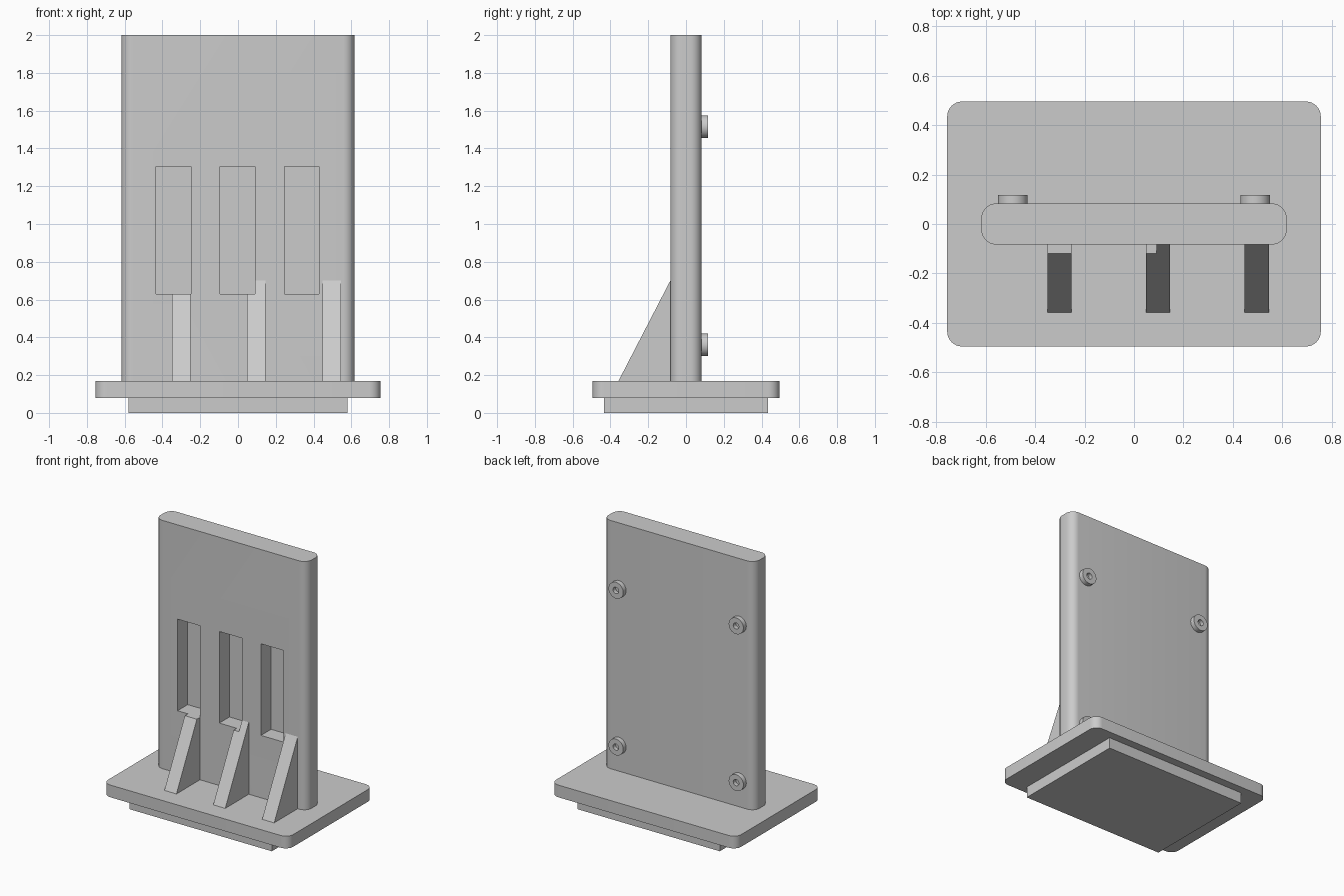
import bpy, bmesh
from math import pi, cos, sin, radians
from mathutils import Vector

cube = bpy.data.objects.get("Cube")
if cube:
    bpy.data.objects.remove(cube, do_unlink=True)

grey = bpy.data.materials.new("plain grey")
grey.use_nodes = True
GREY = (0.6, 0.6, 0.6, 1)
grey.diffuse_color = GREY
grey.node_tree.nodes["Principled BSDF"].inputs["Base Color"].default_value = GREY


def extrude(name, outline, direction):
    """Solid made by sweeping a flat outline along a direction."""
    bm = bmesh.new()
    face = bm.faces.new([bm.verts.new(p) for p in outline])
    swept = bmesh.ops.extrude_face_region(bm, geom=[face], use_keep_orig=True)
    verts = [g for g in swept["geom"] if isinstance(g, bmesh.types.BMVert)]
    bmesh.ops.translate(bm, vec=Vector(direction), verts=verts)
    bmesh.ops.recalc_face_normals(bm, faces=bm.faces)
    mesh = bpy.data.meshes.new(name)
    bm.to_mesh(mesh)
    bm.free()
    mesh.materials.append(grey)
    obj = bpy.data.objects.new(name, mesh)
    bpy.context.collection.objects.link(obj)
    return obj


def slab(name, hx, hy, z0, z1, r=0.0, steps=8):
    """Upright block centred on the origin, with optional round corners."""
    if not r:
        pts = [(-hx, -hy, z0), (hx, -hy, z0), (hx, hy, z0), (-hx, hy, z0)]
    else:
        pts = []
        for i, (sx, sy) in enumerate([(1, 1), (-1, 1), (-1, -1), (1, -1)]):
            for k in range(steps + 1):
                a = (i + k / steps) * pi / 2
                pts.append((sx * (hx - r) + r * cos(a), sy * (hy - r) + r * sin(a), z0))
    return extrude(name, pts, (0, 0, z1 - z0))


def disc(name, x, y, z, r, depth, sides=32):
    """Cylinder whose axis runs along y."""
    turns = [2 * pi * k / sides for k in range(sides)]
    return extrude(name, [(x + r * cos(a), y, z + r * sin(a)) for a in turns], (0, depth, 0))


def activate(obj):
    bpy.ops.object.select_all(action="DESELECT")
    obj.select_set(True)
    bpy.context.view_layer.objects.active = obj


def cut(obj, cutter):
    activate(obj)
    mod = obj.modifiers.new("cut", "BOOLEAN")
    mod.operation = "DIFFERENCE"
    mod.solver = "EXACT"
    mod.object = cutter
    bpy.ops.object.modifier_apply(modifier=mod.name)


# Base: square-cornered foot under a round-cornered plate
foot = slab("foot", 0.58, 0.435, 0, 0.08)
plate = slab("base_plate", 0.755, 0.495, 0.08, 0.17, r=0.06)

# Upright panel
FRONT, BACK = -0.083, 0.083
panel = slab("upright_panel", 0.617, BACK, 0.17, 2.0, r=0.06)

# Triangular support ribs
ribs = []
for side, x in (("right", -0.35), ("middle", 0.048), ("left", 0.447)):
    tri = [(x, -0.357, 0.17), (x, FRONT, 0.17), (x, FRONT, 0.70)]
    ribs.append(extrude(side + "_rib", tri, (0.098, 0, 0)))

# Blind slots, also trimming the ribs in front of them
for x in (-0.435, -0.094, 0.245):
    outline = [(x, -0.6, 0.63), (x + 0.185, -0.6, 0.63),
               (x + 0.185, -0.6, 1.305), (x, -0.6, 1.305)]
    cutter = extrude("slot_cutter", outline, (0, 0.635, 0))
    for obj in [panel] + ribs:
        cut(obj, cutter)
    bpy.data.objects.remove(cutter, do_unlink=True)

# Round bosses with blind holes on the back
bosses = []
for row, z in (("lower", 0.36), ("upper", 1.515)):
    for side, x in (("right", -0.49), ("left", 0.49)):
        boss = disc(f"{row}_{side}_boss", x, BACK, z, 0.06, 0.034)
        hole = disc("hole_cutter", x, BACK + 0.004, z, 0.023, 0.1)
        cut(boss, hole)
        bpy.data.objects.remove(hole, do_unlink=True)
        bosses.append(boss)

# Smooth the rounded sides, keep the edges sharp
for obj in [plate, panel] + bosses:
    activate(obj)
    bpy.ops.object.shade_smooth_by_angle(angle=radians(30))
